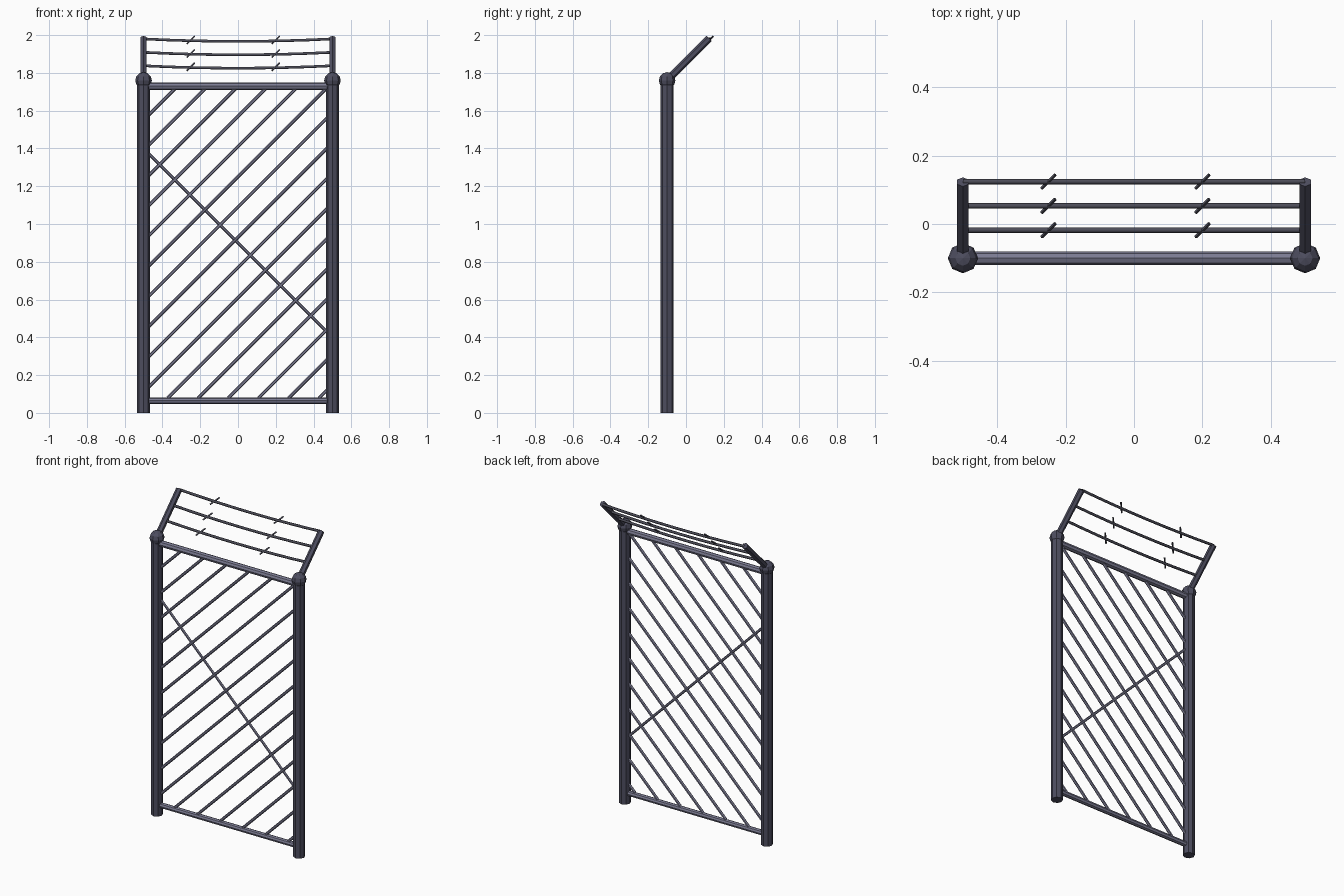
import bpy
from mathutils import Vector

cube = bpy.data.objects.get("Cube")
if cube:
    bpy.data.objects.remove(cube, do_unlink=True)


def material(name, rgb):
    m = bpy.data.materials.new(name)
    m.use_nodes = True
    m.diffuse_color = (*rgb, 1)
    m.node_tree.nodes["Principled BSDF"].inputs["Base Color"].default_value = (*rgb, 1)
    return m


dark = material("dark_iron", (0.075, 0.075, 0.115))
steel = material("grey_steel", (0.2, 0.2, 0.29))
wire = material("wire_grey", (0.075, 0.075, 0.1))

Y = -0.1            # plane of the panel
HALF = 0.5          # post distance from the centre


def rod(name, a, b, radius, sides, mat):
    """Straight round bar from a to b."""
    a, b = Vector(a), Vector(b)
    bpy.ops.mesh.primitive_cylinder_add(vertices=sides, radius=radius,
                                        depth=(b - a).length, location=(a + b) / 2)
    ob = bpy.context.object
    ob.rotation_euler = (b - a).to_track_quat('Z', 'Y').to_euler()
    ob.name = name
    ob.data.materials.append(mat)
    return ob


# Posts, ball caps and leaning arms
for side, s in (("right", -1), ("left", 1)):
    x = s * HALF
    rod(side + "_post", (x, Y, 0), (x, Y, 1.76), 0.035, 8, dark)
    bpy.ops.mesh.primitive_uv_sphere_add(segments=8, ring_count=6, radius=0.044,
                                         location=(x, Y, 1.76))
    cap = bpy.context.object
    cap.name = side + "_post_cap"
    cap.data.materials.append(dark)
    rod(side + "_arm", (x, Y, 1.76), (x, 0.123, 1.983), 0.019, 6, dark)

# Horizontal rails
rod("top_rail", (-HALF, Y, 1.73), (HALF, Y, 1.73), 0.02, 8, steel)
rod("bottom_rail", (-HALF, Y, 0.065), (HALF, Y, 0.065), 0.017, 8, steel)

# Diagonal bars trimmed to the frame opening
X, LOW, HIGH = 0.475, 0.078, 1.715
for k in range(16):
    c = -0.35 + 0.16 * k
    x0, x1 = max(-X, LOW - c), min(X, HIGH - c)
    rod("diagonal_bar", (x0, Y, x0 + c), (x1, Y, x1 + c), 0.009, 6, steel)

# Single brace crossing the bars
rod("cross_brace", (-X, Y, 0.9 + X), (X, Y, 0.9 - X), 0.008, 6, steel)

# Sagging wires with barbs
for y in (-0.018, 0.053, 0.124):
    z = y + 1.856
    curve = bpy.data.curves.new("barbed_wire", 'CURVE')
    curve.dimensions = '3D'
    curve.bevel_depth = 0.008
    curve.bevel_resolution = 1
    line = curve.splines.new('POLY')
    line.points.add(8)
    for i, p in enumerate(line.points):
        t = i / 4 - 1
        p.co = (t * HALF, y, z - 0.013 * (1 - t * t), 1)
    curve.materials.append(wire)
    bpy.context.collection.objects.link(bpy.data.objects.new("barbed_wire", curve))
    for x in (-0.25, 0.2):
        mid = Vector((x, y, z - 0.006))
        half = Vector((0.02, 0.02, 0.02))
        rod("barb", mid - half, mid + half, 0.005, 4, wire)
